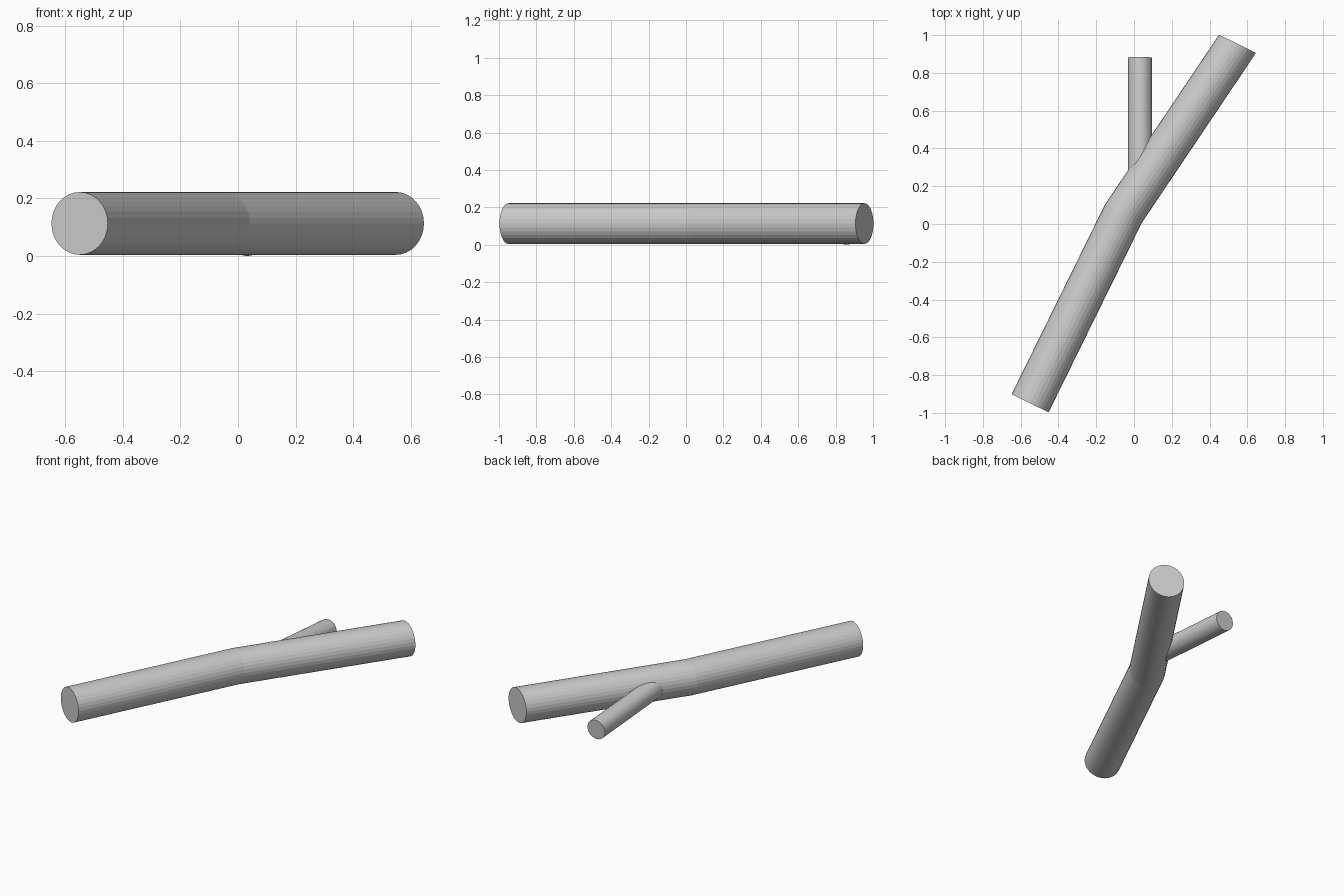
import bpy, bmesh, math
from mathutils import Vector

if "Cube" in bpy.data.objects:
    bpy.data.objects.remove(bpy.data.objects["Cube"])

SIDES = 32


def tube(name, points, radius, normal):
    """Capped tube whose rings all face the same direction."""
    n = Vector(normal).normalized()
    side = n.cross(Vector((0, 0, 1))).normalized()
    up = side.cross(n)
    bm = bmesh.new()
    rings = []
    for p in points:
        ring = []
        for i in range(SIDES):
            a = 2 * math.pi * i / SIDES
            offset = side * math.cos(a) + up * math.sin(a)
            ring.append(bm.verts.new(Vector(p) + offset * radius))
        rings.append(ring)
    for r0, r1 in zip(rings, rings[1:]):
        for i in range(SIDES):
            j = (i + 1) % SIDES
            bm.faces.new((r0[i], r0[j], r1[j], r1[i]))
    bm.faces.new(rings[0])
    bm.faces.new(rings[-1])
    bmesh.ops.recalc_face_normals(bm, faces=bm.faces)
    mesh = bpy.data.meshes.new(name)
    bm.to_mesh(mesh)
    bm.free()
    obj = bpy.data.objects.new(name, mesh)
    bpy.context.collection.objects.link(obj)
    return obj


# Main stick, slightly bent in the middle
tube("main_stick",
     [(-0.55, -0.949, 0.113), (-0.056, 0.055, 0.113), (0.548, 0.954, 0.113)],
     0.109, (0.441, 0.897, 0))

# Side twig, starting inside the stick and dipping to the ground
start, tip = Vector((0.032, 0.185, 0.115)), Vector((0.032, 0.88, 0.063))
tube("side_twig", [start, tip], 0.063, tip - start)
